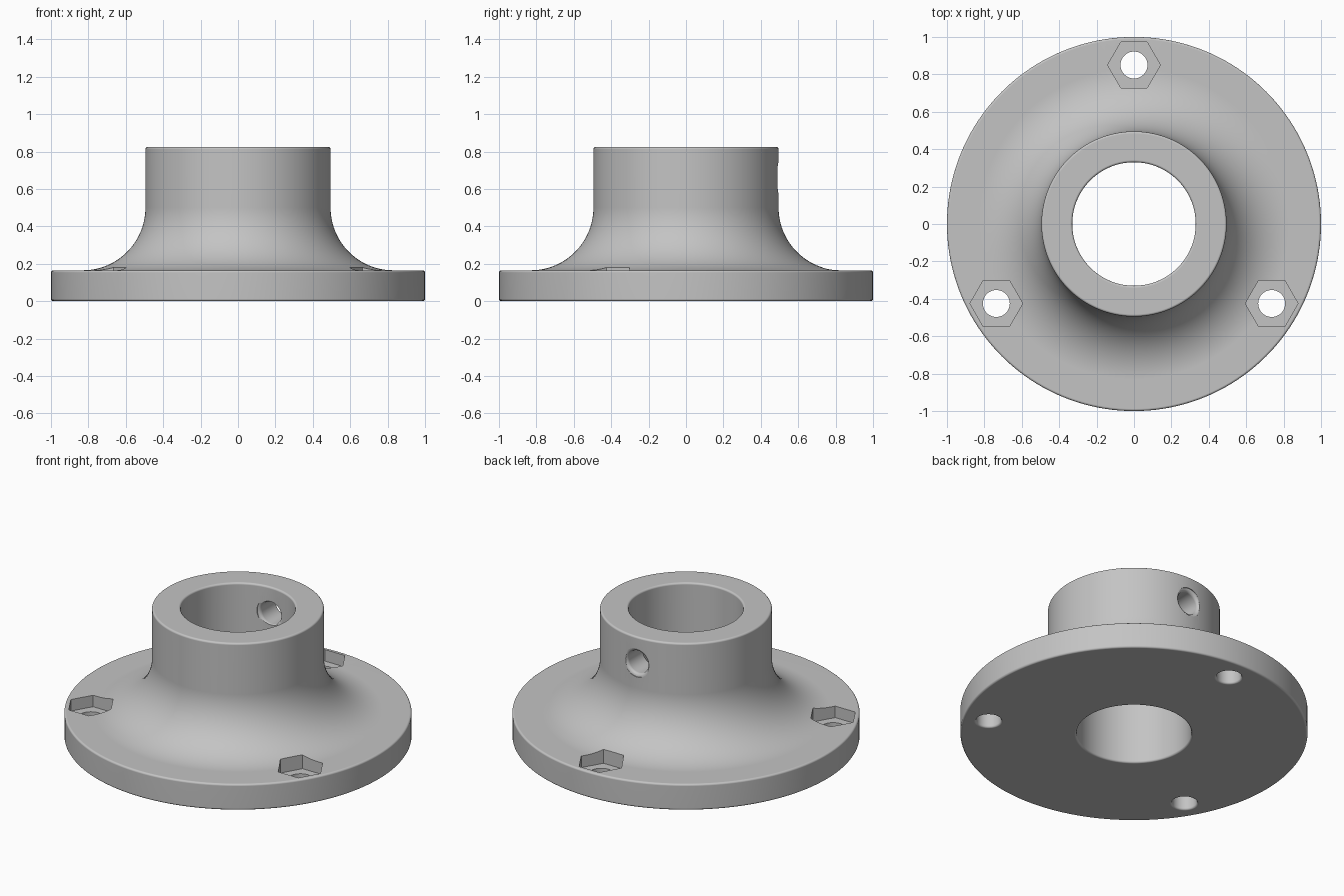
import bpy, bmesh, math
from mathutils import Matrix

if "Cube" in bpy.data.objects:
    bpy.data.objects.remove(bpy.data.objects["Cube"])

EDGE = 0.012                      # small rounding on all rims
RIM, FLANGE_TOP = 1.0, 0.165
HUB, BORE, HUB_TOP = 0.495, 0.33, 0.825
COVE = 0.335                      # sweep from flange to hub


def arc(cx, cz, r, start, end, steps=4):
    """Points of an arc, angles in degrees."""
    angles = [math.radians(start + (end - start) * i / steps) for i in range(steps + 1)]
    return [(cx + r * math.cos(a), cz + r * math.sin(a)) for a in angles]


def lathe(name, profile, segments, ring=False, matrix=Matrix()):
    """Spin a (radius, height) profile; a ring closes on itself, otherwise the ends are capped."""
    bm = bmesh.new()
    rows = []
    for r, z in profile:
        rows.append([bm.verts.new((r * math.cos(2 * math.pi * i / segments),
                                   r * math.sin(2 * math.pi * i / segments), z))
                     for i in range(segments)])
    pairs = list(zip(rows, rows[1:]))
    if ring:
        pairs.append((rows[-1], rows[0]))
    else:
        bm.faces.new(rows[0])
        bm.faces.new(rows[-1])
    for a, b in pairs:
        for i in range(segments):
            j = (i + 1) % segments
            bm.faces.new((a[i], a[j], b[j], b[i]))
    bmesh.ops.recalc_face_normals(bm, faces=bm.faces)
    bm.transform(matrix)
    mesh = bpy.data.meshes.new(name)
    bm.to_mesh(mesh)
    bm.free()
    obj = bpy.data.objects.new(name, mesh)
    bpy.context.collection.objects.link(obj)
    return obj


# Flange, cove and hub as one turned body
body = lathe("flanged_hub",
             arc(BORE + EDGE, EDGE, EDGE, 180, 270)
             + arc(RIM - EDGE, EDGE, EDGE, 270, 360)
             + arc(RIM - EDGE, FLANGE_TOP - EDGE, EDGE, 0, 90)
             + arc(HUB + COVE, FLANGE_TOP + COVE, COVE, 270, 180, 24)
             + arc(HUB - EDGE, HUB_TOP - EDGE, EDGE, 0, 90)
             + arc(BORE + EDGE, HUB_TOP - EDGE, EDGE, 90, 180),
             160, ring=True)

grey = bpy.data.materials.new("plain grey")
grey.use_nodes = True
colour = (0.55, 0.55, 0.55, 1)
grey.diffuse_color = colour
grey.node_tree.nodes["Principled BSDF"].inputs["Base Color"].default_value = colour
body.data.materials.append(grey)

# Three bolt holes with hexagonal nut pockets
cutters = []
bolt_profile = ([(0.072 + EDGE, -0.1)] + arc(0.072 + EDGE, EDGE, EDGE, 270, 180)
                + [(0.072, 0.4)])
for angle in (90, 210, 330):
    a = math.radians(angle)
    place = Matrix.Translation((0.85 * math.cos(a), 0.85 * math.sin(a), 0))
    cutters.append(lathe("bolt_hole_cutter", bolt_profile, 40, matrix=place))
    cutters.append(lathe("nut_pocket_cutter", [(0.141, 0.092), (0.141, 0.4)], 6, matrix=place))

# Set screw hole through the back wall of the hub, rounded at both ends
flare = 0.02
screw_profile = ([(0.07 + flare, 0.25)]
                 + arc(0.07 + flare, BORE + 0.012, flare, 270, 180)
                 + arc(0.07 + flare, HUB - 0.025, flare, 180, 90)
                 + [(0.07 + flare, 0.6)])
cutters.append(lathe("screw_hole_cutter", screw_profile, 40,
                     matrix=Matrix.Translation((0, 0, 0.66))
                     @ Matrix.Rotation(-math.pi / 2, 4, "X")))

# Cut, then remove the cutters
bpy.ops.object.select_all(action="DESELECT")
body.select_set(True)
bpy.context.view_layer.objects.active = body
for cutter in cutters:
    cutter.hide_render = True
    cut = body.modifiers.new("cut", "BOOLEAN")
    cut.operation = "DIFFERENCE"
    cut.solver = "EXACT"
    cut.object = cutter
    bpy.ops.object.modifier_apply(modifier=cut.name)
    bpy.data.objects.remove(cutter)

# Smooth curves, crisp pocket edges, flat faces kept flat
bpy.ops.object.shade_smooth_by_angle(angle=math.radians(35))
weighted = body.modifiers.new("even_shading", "WEIGHTED_NORMAL")
weighted.keep_sharp = True
